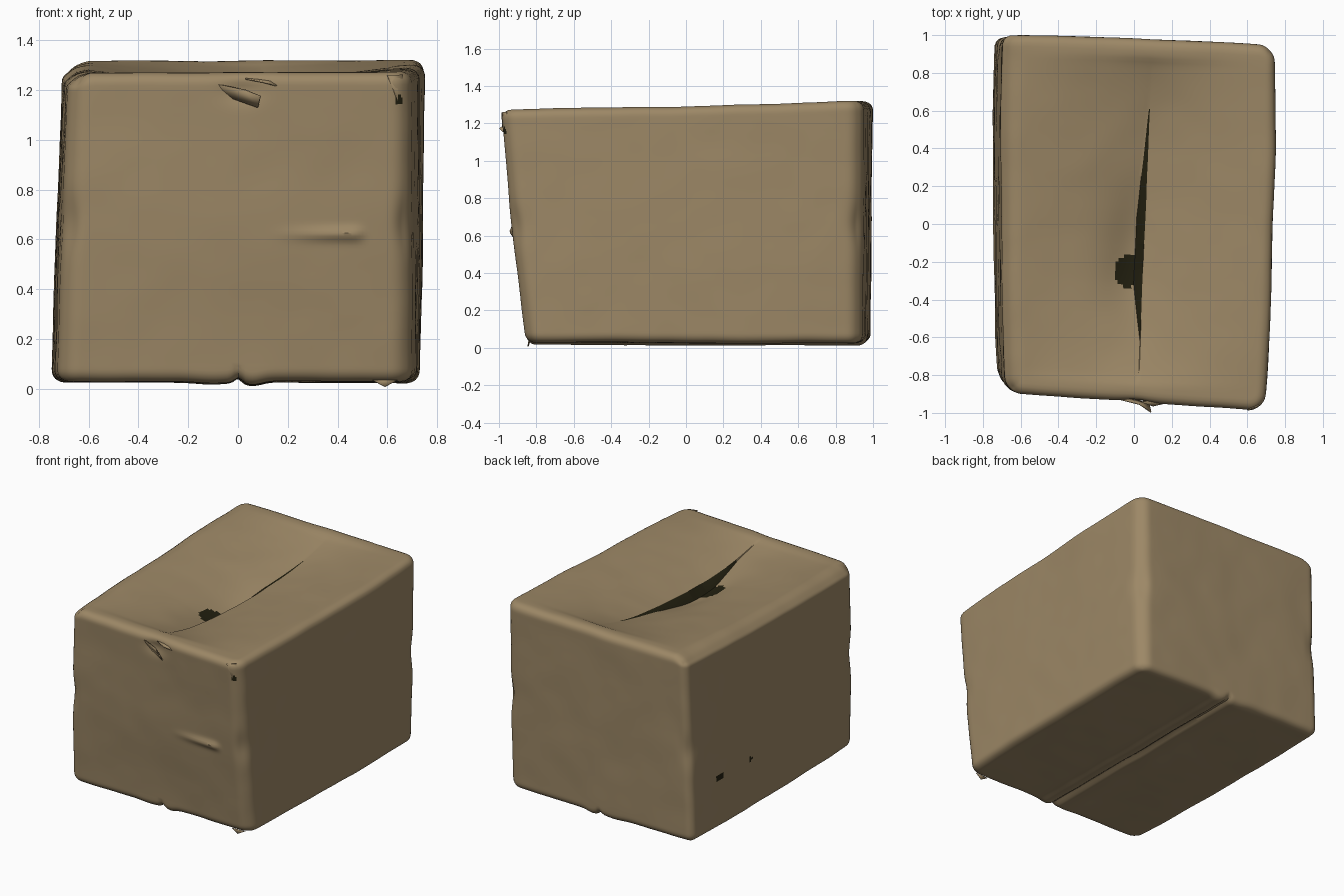
import bpy, bmesh, math
from mathutils import Vector, noise

if "Cube" in bpy.data.objects:
    bpy.data.objects.remove(bpy.data.objects["Cube"])


def material(name, rgb):
    m = bpy.data.materials.new(name)
    m.diffuse_color = (*rgb, 1)
    m.use_nodes = True
    m.node_tree.nodes["Principled BSDF"].inputs["Base Color"].default_value = m.diffuse_color
    return m


CARD = material("brown cardboard", (0.335, 0.245, 0.133))
DARK = material("dark inside", (0.016, 0.014, 0.005))


def bump(v, centre, width):
    return math.exp(-((v - centre) / width) ** 2)


def step(a, b, v):
    t = min(1, max(0, (v - a) / (b - a)))
    return t * t * (3 - 2 * t)


def finish(bm, name, angle=35):
    me = bpy.data.meshes.new(name)
    bm.to_mesh(me)
    bm.free()
    ob = bpy.data.objects.new(name, me)
    bpy.context.collection.objects.link(ob)
    me.materials.append(CARD)
    me.materials.append(DARK)
    bpy.ops.object.select_all(action='DESELECT')
    ob.select_set(True)
    bpy.context.view_layer.objects.active = ob
    bpy.ops.object.shade_smooth_by_angle(angle=math.radians(angle))
    return ob


# Skewed box corners, keyed by x, y, z side
CORNERS = {
    (-1, -1, -1): (-0.72, -0.84, 0.03), (1, -1, -1): (0.69, -0.855, 0.03),
    (-1, 1, -1): (-0.735, 0.985, 0.028), (1, 1, -1): (0.72, 0.94, 0.024),
    (-1, -1, 1): (-0.675, -0.895, 1.268), (1, -1, 1): (0.69, -0.99, 1.272),
    (-1, 1, 1): (-0.69, 0.997, 1.32), (1, 1, 1): (0.747, 0.945, 1.32),
}
HALF = Vector((0.72, 0.95, 0.64))
R = 0.05
N = 96
H = 2 / N


def overshoot(q, r):
    return Vector([q[i] - max(r - HALF[i], min(HALF[i] - r, q[i])) for i in range(3)])


def shape(p):
    # Round the level edges, then the upright edges with a larger radius
    q = Vector([p[i] * HALF[i] for i in range(3)])
    d = overshoot(q, R)
    a, c = max(abs(d.x), abs(d.y)), abs(d.z)
    if a > 1e-6 and c > 1e-6:
        q += d * (max(a, c) / math.hypot(a, c) - 1)
    d = overshoot(q, 0.045 if p.x < 0 and p.y > 0 else 0.085)
    d.z = 0
    if d.length > 1e-6:
        q += d * (max(abs(d.x), abs(d.y)) / d.length - 1)
    s = Vector([q[i] / HALF[i] for i in range(3)])

    # Top flaps meet on a slanted, partly open seam
    yy = p.y * 0.95
    top = step(0.9, 1.0, p.z) * (1 - step(0.86, 0.94, abs(p.y)))
    seam = (0.04 + 0.028 * yy) / 0.69
    gap_w = 0.003 + 0.042 * max(0, min((0.62 - yy) / 0.6, (yy + 0.63) / 0.3, 1))
    edge = seam - gap_w / 0.69
    if p.x > -1e-4:
        nx = seam + s.x * (1 - seam)
    else:
        t = (-s.x - H) / (1 - H)
        nx = edge - t * (1 + edge)
    s.x += (nx - s.x) * top

    # Skew to the eight corners
    v = Vector()
    for k, c in CORNERS.items():
        w = 1.0
        for i in range(3):
            w *= (1 + k[i] * s[i]) / 2
        v += Vector(c) * w

    # Both top flaps sag towards the seam; the left one dips lower at the gap
    if p.z > 0.999:
        sag = 0.11 * max(0, 1 - abs((v.y - 0.02) / 0.88) ** 3)
        if p.x < -1e-4:
            t = min(1, max(0, (edge - s.x) / (1 + edge) / 0.93))
            v.z -= top * (1 - t) * sag
            v.z -= top * bump(t, 0, 0.25) * 0.055 * bump(v.y, -0.15, 0.36)
        else:
            t = min(1, max(0, (s.x - seam) / (1 - seam) / 0.93))
            v.z -= top * (1 - t) ** 1.4 * sag
    v.z -= 0.03 * step(0.86, 1, -p.x) * step(0.8, 1, p.z)
    v.z -= 0.006 * step(0.5, 1, p.z) * bump(v.y, 0.1, 0.4)

    # Bottom flaps with a pinched seam
    if p.z < -0.9:
        v.z += 0.02 * bump(v.x, 0.0, 0.02)
        v.z -= 0.014 * bump(v.x, 0.06, 0.05) + 0.008 * bump(v.x, -0.1, 0.09)

    # Pinches halfway up the four upright edges
    pinch = 0.01 * bump(v.z, 0.66, 0.1) * step(0.85, 1, abs(p.x)) * step(0.85, 1, abs(p.y))
    v.x -= math.copysign(pinch, p.x)
    v.y -= math.copysign(pinch, p.y)

    # Bulging walls
    v.x += p.x ** 5 * (0.018 * (1 - p.y ** 4) + 0.004 * bump(v.z, 0.5, 0.4))
    if p.y > 0:
        v.y += p.y ** 5 * 0.01 * (1 - p.x ** 4)
    # Front crease and the dent under the top edge
    if p.y < -0.9:
        v.y -= 0.014 * bump(v.z, 0.65, 0.4)
        v.y -= 0.02 * bump(v.z, 0.62, 0.025) * step(0.1, 0.45, v.x) * (1 - step(0.46, 0.53, v.x))
        v.y += 0.02 * bump(v.x, 0.02, 0.08) * bump(v.z, 1.2, 0.05)

    # Soft wrinkles
    return v + noise.noise_vector(v * 2.6) * 0.004 + noise.noise_vector(v * 6) * 0.002


# Carton body: one closed shell, painted dark in the gap and holes
bm = bmesh.new()
bmesh.ops.create_cube(bm, size=2)
bmesh.ops.subdivide_edges(bm, edges=bm.edges[:], cuts=N - 1, use_grid_fill=True)
gap = []
for f in bm.faces:
    c = f.calc_center_median()
    if c.z > 0.99 and -H < c.x < 0 and -0.62 < c.y * 0.95 < 0.6:
        gap.append(f)
for v in bm.verts:
    v.co = shape(v.co.copy())
bm.normal_update()
for f in gap:
    f.material_index = 1
for f in bm.faces:
    c = f.calc_center_median()
    if c.z > 1.0 and c.x < 0.02 and math.hypot((c.x + 0.03) / 0.075, (c.y + 0.25) / 0.085) < 1:
        f.material_index = 1
    if c.x < -0.6 and f.normal.x < -0.8:
        big = math.hypot((c.y - 0.68) / 0.045, (c.z - 0.38) / 0.025) < 1
        small = math.hypot((c.y - 0.34) / 0.018, (c.z - 0.38) / 0.014) < 1
        if big or small:
            f.material_index = 1
    if c.y < -0.85 and math.hypot((c.x - 0.645) / 0.016, (c.z - 1.16) / 0.02) < 1:
        f.material_index = 1
finish(bm, "carton_body")


# Torn and folded scraps of card
def scrap(name, pts, thick=0.006):
    b = bmesh.new()
    b.faces.new([b.verts.new(p) for p in pts])
    bmesh.ops.triangulate(b, faces=b.faces[:])
    ob = finish(b, name, 30)
    m = ob.modifiers.new("thickness", 'SOLIDIFY')
    m.thickness = thick
    m.offset = 0
    return ob


scrap("front_tear", [(-0.09, -0.925, 1.225), (0.03, -0.955, 1.2), (0.09, -0.997, 1.175),
                     (0.08, -0.95, 1.13), (-0.02, -0.925, 1.165)])
scrap("front_top_lip", [(0.03, -0.94, 1.245), (0.1, -0.965, 1.232), (0.16, -0.95, 1.215),
                        (0.15, -0.935, 1.235)])
scrap("corner_fold", [(0.60, -0.985, 1.258), (0.66, -0.96, 1.262), (0.672, -0.93, 1.07),
                      (0.632, -0.98, 1.18)])
scrap("bottom_corner_tab", [(0.54, -0.84, 0.035), (0.64, -0.835, 0.035), (0.59, -0.845, 0.008)])
